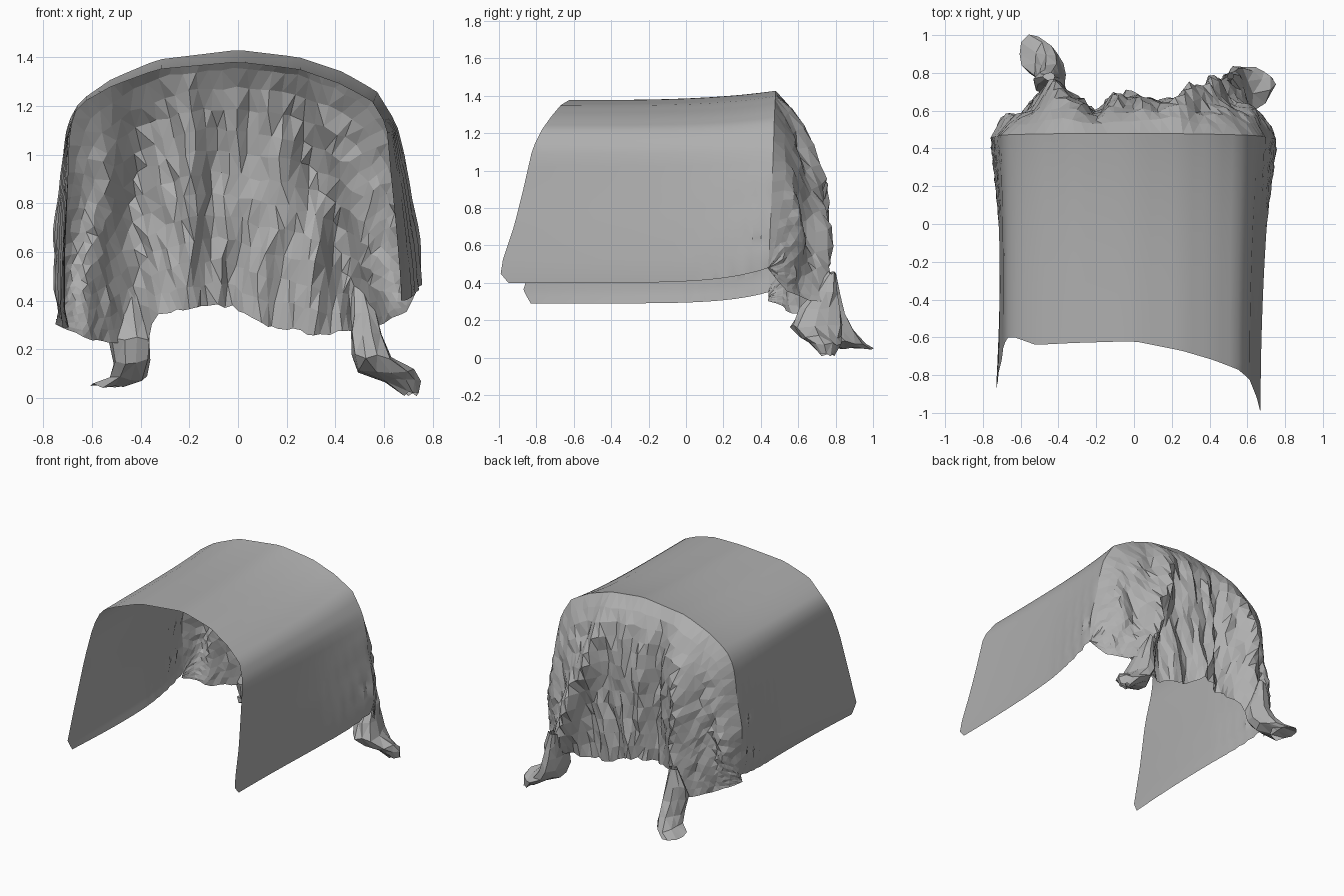
import bpy, bmesh, math, random
from math import sin, cos, pi, exp

random.seed(4)
if "Cube" in bpy.data.objects:
    bpy.data.objects.remove(bpy.data.objects["Cube"], do_unlink=True)

cloth = bpy.data.materials.new("grey cloth")
cloth.use_nodes = True
GREY = (0.43, 0.43, 0.43, 1)
cloth.diffuse_color = GREY
cloth.node_tree.nodes["Principled BSDF"].inputs["Base Color"].default_value = GREY


def lerp(a, b, t):
    return a + (b - a) * t


def sample(table, x):
    """Piecewise linear lookup in rows sorted by their first column."""
    for a, b in zip(table, table[1:]):
        if x <= b[0]:
            t = max(0, (x - a[0]) / (b[0] - a[0]))
            return [lerp(p, q, t) for p, q in zip(a[1:], b[1:])]
    return table[-1][1:]


def sheet(name, rows, closed=False, smooth=None):
    """Skin a grid of points into one cloth surface."""
    bm = bmesh.new()
    grid = [[bm.verts.new(p) for p in row] for row in rows]
    for lower, upper in zip(grid, grid[1:]):
        n = len(lower)
        for i in range(n if closed else n - 1):
            j = (i + 1) % n
            bm.faces.new((lower[i], lower[j], upper[j], upper[i]))
    bmesh.ops.triangulate(bm, faces=bm.faces[:], quad_method='SHORT_EDGE')
    bmesh.ops.recalc_face_normals(bm, faces=bm.faces[:])
    mesh = bpy.data.meshes.new(name)
    bm.to_mesh(mesh)
    bm.free()
    mesh.materials.append(cloth)
    ob = bpy.data.objects.new(name, mesh)
    bpy.context.collection.objects.link(ob)
    if smooth:
        bpy.ops.object.select_all(action='DESELECT')
        ob.select_set(True)
        bpy.context.view_layer.objects.active = ob
        bpy.ops.object.shade_smooth_by_angle(angle=math.radians(smooth))


# Arch outline: front x, z, y, then rear x, z
arch = [
    (-.72, .29, -.83, -.72, .35), (-.73, .36, -.87, -.74, .46),
    (-.72, .6, -.8, -.74, .7), (-.7, .9, -.72, -.72, .95),
    (-.69, 1.1, -.64, -.7, 1.13), (-.66, 1.2, -.59, -.65, 1.22),
    (-.52, 1.28, -.64, -.52, 1.31), (-.33, 1.35, -.63, -.33, 1.39),
    (0, 1.38, -.62, 0, 1.43), (.25, 1.35, -.67, .25, 1.4),
    (.42, 1.29, -.72, .43, 1.34), (.55, 1.22, -.77, .57, 1.26),
    (.61, 1.12, -.82, .65, 1.13), (.63, .9, -.87, .69, .95),
    (.65, .7, -.92, .72, .72), (.67, .46, -1, .74, .55),
    (.67, .4, -.95, .74, .48)]

# Arc length parameter running from -1 to 1 around the rear arch
length = [0]
for a, b in zip(arch, arch[1:]):
    length.append(length[-1] + math.dist(a[3:], b[3:]))
outline = [(2 * l / length[-1] - 1, *p) for l, p in zip(length, arch)]

COLS, ROWS, SHELL_ROWS = 52, 12, 30
params = [2 * i / COLS - 1 for i in range(COLS + 1)]


def shell_point(s, v):
    xf, zf, yf, xb, zb = sample(outline, s)
    x = lerp(xf, xb, v ** 2)
    y = lerp(yf, .44 + .04 * (1 - abs(s) ** 2), v)
    z = lerp(zf, zb, v ** lerp(3, 6, abs(s)))
    # Negative side hangs slightly inward along its middle
    x += .05 * max(0, -s - .5) * sin(pi * v)
    # Slanted folds gather at the rear of the hanging sides
    low = min(1, max(0, (1.15 - z) * 2)) * min(1, max(0, y + .02) * 2.6)
    x += math.copysign(low * .022 * sin(y * 38 - z * 9), x)
    return x, y, z


# Smooth roof and hanging sides
sheet("cover_roof_and_sides",
      [[shell_point(s, k / SHELL_ROWS) for s in params] for k in range(SHELL_ROWS + 1)],
      smooth=30)

# Rear drape: hem heights and folds (top x, bottom x, depth, width)
hem = [(-.75, .3), (-.6, .24), (-.38, .21), (-.33, .34), (-.2, .37), (-.04, .38),
       (.1, .3), (.35, .26), (.55, .28), (.7, .36), (.75, .48)]
folds = [(-.38, -.45, .13, .08), (.18, .54, .15, .09), (-.2, -.2, -.06, .04),
         (.07, -.04, .05, .04), (-.6, -.62, -.04, .05), (.36, .32, -.04, .06),
         (.62, .68, .04, .05), (-.08, -.11, .03, .04)]


def drape_point(s, t):
    x0, y0, z0 = shell_point(s, 1)
    x = lerp(x0, .75 * s, t ** .7)
    z = lerp(z0, sample(hem, .75 * s)[0], t ** 1.1)
    y = y0 + .17 * (1 - abs(s) ** 7) * (1 - (1 - t) ** 5)
    grow = min(1, t * 2.2) * (1 - abs(s) ** 8)
    for top, bottom, depth, width in folds:
        y += grow * depth * exp(-((x - lerp(top, bottom, t)) / width) ** 2)
    y += grow * .016 * sin(x * 34 + 2 * sin(z * 5))
    # Crumpled surface, fixed where it meets the roof
    j = .011 * min(1, t * 5) * min(1, (z0 - .2) * 1.2)
    return [c + random.uniform(-j, j) for c in (x, y, z)]


sheet("rear_drape",
      [[drape_point(s, k / ROWS) for s in params] for k in range(ROWS + 1)])


def tail(name, rings, sides=10):
    """Gathered corner: flattened rings given as x, y, z and two radii."""
    rows = []
    for x, y, z, rx, ry in rings:
        row = []
        for i in range(sides):
            a = 2 * pi * i / sides
            r = 1 + .12 * cos(3 * a + z * 8) + random.uniform(-.08, .08)
            row.append((x + rx * r * cos(a), y + ry * r * sin(a),
                        max(0, z + random.uniform(-.012, .012))))
        rows.append(row)
    sheet(name, rows, closed=True)


# Gathered corners trailing from the drape
tail("tail_negative_x", [
    (-.45, .78, .45, .03, .02), (-.45, .77, .33, .07, .05), (-.44, .76, .24, .085, .08),
    (-.44, .79, .15, .075, .1), (-.46, .85, .08, .075, .1), (-.53, .9, .05, .08, .1)])
tail("tail_positive_x", [
    (.5, .78, .45, .03, .02), (.52, .75, .35, .05, .06), (.53, .71, .26, .065, .11),
    (.55, .69, .17, .08, .14), (.6, .71, .11, .11, .11), (.67, .74, .07, .07, .08),
    (.71, .75, .015, .03, .04)])
